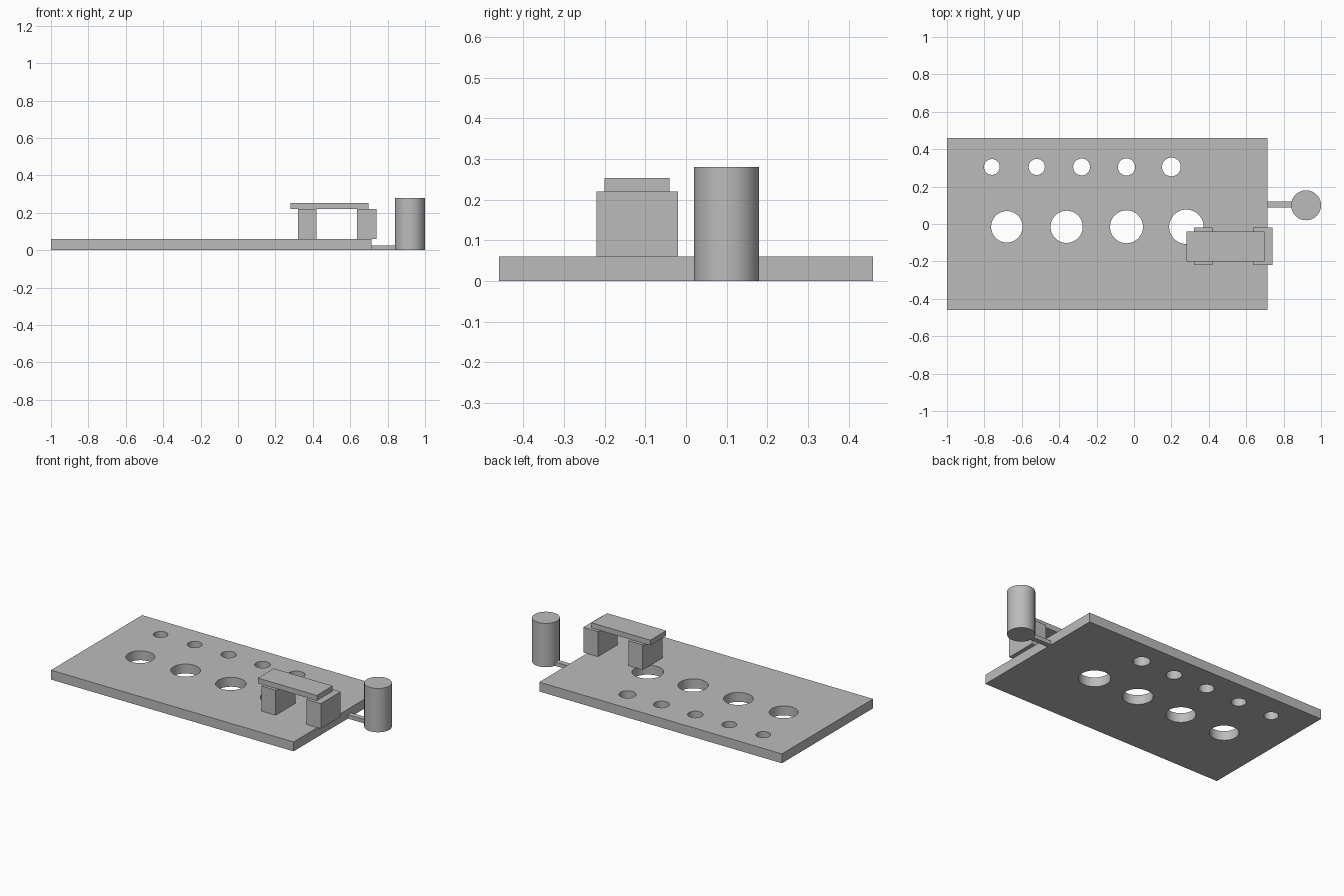
import bpy
import math

if "Cube" in bpy.data.objects:
    bpy.data.objects.remove(bpy.data.objects["Cube"], do_unlink=True)

# Single plain grey finish
grey = bpy.data.materials.new("plain grey")
grey.use_nodes = True
colour = (0.5, 0.5, 0.5, 1)
grey.diffuse_color = colour
grey.node_tree.nodes["Principled BSDF"].inputs["Base Color"].default_value = colour


def finish(name):
    obj = bpy.context.object
    obj.name = name
    obj.data.name = name
    obj.data.materials.append(grey)
    return obj


def box(name, x, y, z):
    """Box spanning the given (low, high) ranges."""
    spans = (x, y, z)
    bpy.ops.mesh.primitive_cube_add(size=1, location=[(a + b) / 2 for a, b in spans])
    bpy.context.object.scale = [b - a for a, b in spans]
    bpy.ops.object.transform_apply(location=False, rotation=False, scale=True)
    return finish(name)


def cylinder(name, x, y, radius, low, high):
    bpy.ops.mesh.primitive_cylinder_add(vertices=64, radius=radius, depth=high - low,
                                        location=(x, y, (low + high) / 2))
    return finish(name)


def smooth(obj):
    bpy.ops.object.select_all(action="DESELECT")
    obj.select_set(True)
    bpy.context.view_layer.objects.active = obj
    bpy.ops.object.shade_smooth_by_angle(angle=math.radians(30))


# Base plate with two rows of round holes
plate = box("base_plate", (-1, 0.715), (-0.46, 0.46), (0, 0.06))
holes = [(-0.76 + 0.24 * i, 0.305, r) for i, r in enumerate((0.042, 0.043, 0.045, 0.046, 0.05))]
holes += [(-0.68 + 0.32 * i, -0.015, r) for i, r in enumerate((0.084, 0.086, 0.088, 0.092))]
for x, y, r in holes:
    cutter = cylinder("hole_cutter", x, y, r, -0.1, 0.2)
    cutter.hide_render = True
    cut = plate.modifiers.new("hole", "BOOLEAN")
    cut.operation = "DIFFERENCE"
    cut.solver = "EXACT"
    cut.object = cutter
    bpy.context.view_layer.objects.active = plate
    bpy.ops.object.modifier_apply(modifier=cut.name)
    bpy.data.objects.remove(cutter, do_unlink=True)
smooth(plate)

# Bridge: two blocks carrying a flat bar
box("bridge_block_inner", (0.32, 0.42), (-0.22, -0.02), (0.06, 0.22))
box("bridge_block_outer", (0.637, 0.74), (-0.22, -0.02), (0.06, 0.22))
box("bridge_bar", (0.28, 0.697), (-0.20, -0.04), (0.22, 0.253))

# Upright cylinder joined to the plate by a thin arm
box("side_arm", (0.715, 0.86), (0.088, 0.12), (0, 0.025))
smooth(cylinder("upright_cylinder", 0.92, 0.10, 0.08, 0, 0.28))
